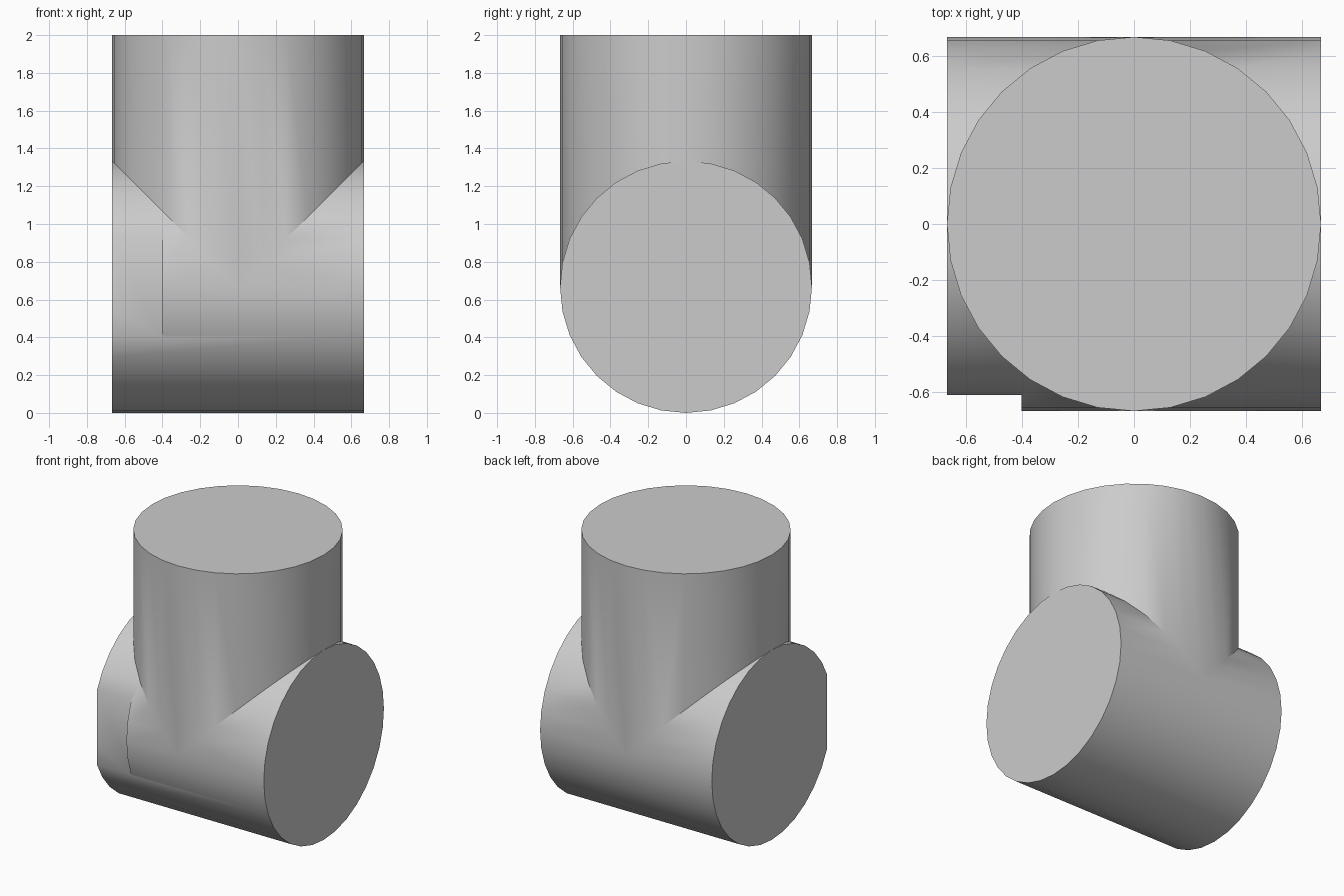
import bpy
from math import pi

R = 2 / 3        # pipe radius, and half the length of the cross pipe
SIDES = 32

default = bpy.data.objects.get("Cube")
if default:
    bpy.data.objects.remove(default, do_unlink=True)

grey = bpy.data.materials.new("plain_grey")
grey.use_nodes = True
colour = (0.6, 0.6, 0.6, 1)
grey.diffuse_color = colour
grey.node_tree.nodes["Principled BSDF"].inputs["Base Color"].default_value = colour


def cylinder(name, z, length, rotation=(0, 0, 0)):
    bpy.ops.mesh.primitive_cylinder_add(vertices=SIDES, radius=R, depth=length,
                                        location=(0, 0, z), rotation=rotation)
    bpy.ops.object.transform_apply(location=True, rotation=True, scale=True)
    ob = bpy.context.object
    ob.name = name
    ob.data.materials.append(grey)
    return ob


def combine(ob, other, operation):
    """Apply a boolean and discard the helper object."""
    other.hide_render = True
    mod = ob.modifiers.new(operation.lower(), 'BOOLEAN')
    mod.operation = operation
    mod.solver = 'EXACT'
    mod.object = other
    bpy.ops.object.select_all(action='DESELECT')
    bpy.context.view_layer.objects.active = ob
    ob.select_set(True)
    bpy.ops.object.modifier_apply(modifier=mod.name)
    bpy.data.objects.remove(other, do_unlink=True)


# Horizontal cross pipe
tee = cylinder("tee_pipe", R, 2 * R, (0, pi / 2, 0))

# Upright pipe, starting at the cross pipe's axis
combine(tee, cylinder("upright_pipe", (2 + R) / 2, 2 - R), 'UNION')

# Shallow flat cut on the front at one end
bpy.ops.mesh.primitive_cube_add(size=1, location=(-0.9, -1.11, R))
cutter = bpy.context.object
cutter.name = "flat_cutter"
cutter.scale = (1, 1, 0.8)
cutter.data.materials.append(grey)
combine(tee, cutter, 'DIFFERENCE')

# Smooth walls with sharp rims and seams
bpy.ops.object.shade_smooth_by_angle()
